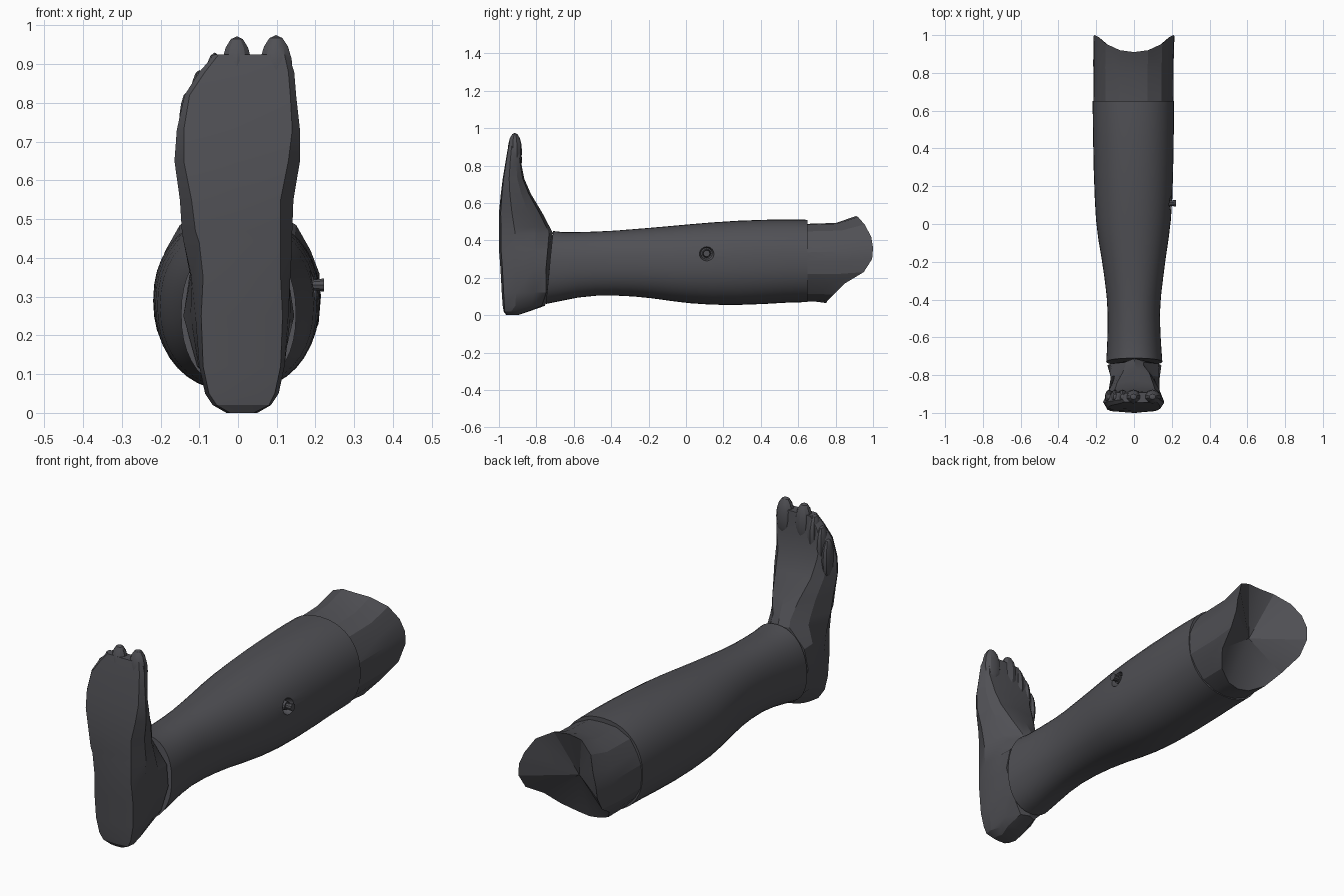
import bpy, bmesh, math
from mathutils import Matrix, Vector

if "Cube" in bpy.data.objects:
    bpy.data.objects.remove(bpy.data.objects["Cube"])

mat = bpy.data.materials.new("dark_grey")
mat.diffuse_color = (0.08, 0.08, 0.09, 1)
mat.use_nodes = True
mat.node_tree.nodes["Principled BSDF"].inputs["Base Color"].default_value = mat.diffuse_color


def finish(name, bm):
    bmesh.ops.recalc_face_normals(bm, faces=bm.faces)
    me = bpy.data.meshes.new(name)
    bm.to_mesh(me)
    bm.free()
    ob = bpy.data.objects.new(name, me)
    ob.data.materials.append(mat)
    bpy.context.collection.objects.link(ob)
    return ob


def smooth(ob, deg):
    bpy.ops.object.select_all(action='DESELECT')
    ob.select_set(True)
    bpy.context.view_layer.objects.active = ob
    bpy.ops.object.shade_smooth_by_angle(angle=math.radians(deg))


def loft(name, rings, tip=None):
    """Skin closed rings, cap both ends (last one as a fan when tip is given)."""
    bm = bmesh.new()
    vs = [[bm.verts.new(p) for p in r] for r in rings]
    n = len(vs[0])
    for a, b in zip(vs, vs[1:]):
        for i in range(n):
            j = (i + 1) % n
            bm.faces.new((a[i], a[j], b[j], b[i]))
    bm.faces.new(vs[0])
    if tip is None:
        bm.faces.new(vs[-1])
    else:
        t = bm.verts.new(tip)
        for i in range(n):
            bm.faces.new((vs[-1][i], vs[-1][(i + 1) % n], t))
    return finish(name, bm)


def cone_x(name, x0, x1, r0, r1, y, z, sides):
    bm = bmesh.new()
    bmesh.ops.create_cone(bm, cap_ends=True, segments=sides, radius1=r0, radius2=r1, depth=x1 - x0,
                          matrix=Matrix.Translation(((x0 + x1) / 2, y, z)) @ Matrix.Rotation(math.pi / 2, 4, 'Y'))
    return finish(name, bm)


# Shin sleeve: y, z low, z high, x left, x right
stations = [
    (-.73, .06, .45, -.147, .15), (-.66, .078, .444, -.143, .145), (-.58, .094, .444, -.14, .14),
    (-.48, .104, .447, -.139, .137), (-.38, .105, .452, -.145, .143), (-.28, .1, .46, -.157, .155),
    (-.18, .09, .468, -.172, .168), (-.08, .076, .477, -.189, .183), (.02, .064, .486, -.201, .195),
    (.14, .056, .496, -.208, .203), (.28, .055, .505, -.213, .207), (.42, .06, .51, -.216, .21),
    (.54, .067, .512, -.218, .211), (.65, .07, .51, -.219, .212)]


def oval(y, z0, z1, x0, x1, tilt=0, n=40, e=2 / 2.2):
    pts = []
    for i in range(n):
        a = 2 * math.pi * i / n
        c, s = math.cos(a), math.sin(a)
        pts.append(((x0 + x1) / 2 + (x1 - x0) / 2 * math.copysign(abs(c) ** e, c), y + tilt * s,
                    (z0 + z1) / 2 + (z1 - z0) / 2 * math.copysign(abs(s) ** e, s)))
    return pts


sleeve = loft("shin_sleeve", [oval(*s, tilt=.02 if i == 0 else 0) for i, s in enumerate(stations)])

# Recess for the valve
cutter = cone_x("valve_cutter", .165, .235, .03, .05, .11, .33, 20)
cutter.hide_render = True
mod = sleeve.modifiers.new("recess", 'BOOLEAN')
mod.object, mod.operation, mod.solver = cutter, 'DIFFERENCE', 'EXACT'
bpy.context.view_layer.objects.active = sleeve
bpy.ops.object.modifier_apply(modifier="recess")
bpy.data.objects.remove(cutter)
smooth(sleeve, 30)

# Valve knob in the recess
cone_x("valve_base", .16, .19, .024, .02, .11, .33, 12)
cone_x("valve_knob", .18, .222, .012, .018, .11, .33, 10)

# Knee socket with raised side wings; half rim from bottom to top, mirrored
half = [(0, .75, .065), (.06, .755, .075), (.13, .79, .11), (.178, .85, .17), (.208, .95, .23),
        (.214, .995, .3), (.21, 1, .36), (.187, .99, .42), (.15, .955, .485), (.075, .92, .525), (0, .91, .53)]
rim = half + [(-x, y, z) for x, y, z in half[-2:0:-1]]
base = [(x * .985 - .003, .6, .073 + (z - .065) * .89) for x, y, z in rim]
mid = [(b[0] * 1.01, .6 + (r[1] - .6) * .65, b[2] + (r[2] - b[2]) * .15) for b, r in zip(base, rim)]
socket = loft("knee_socket", [base, mid, rim], tip=(0, .83, .3))
smooth(socket, 18)

# Foot: z, sole y, back y, then left/right x of sole, widest line and back
foot_rows = [
    (0, -.96, -.9, -.02, .04, -.03, .05, -.02, .04),
    (.02, -.975, -.84, -.055, .08, -.065, .085, -.04, .05),
    (.05, -.98, -.755, -.075, .095, -.085, .105, -.04, .04),
    (.12, -.985, -.73, -.09, .11, -.1, .12, -.105, .105),
    (.25, -.992, -.73, -.095, .115, -.11, .13, -.141, .145),
    (.35, -1, -.72, -.09, .11, -.12, .135, -.126, .13),
    (.44, -1, -.712, -.1, .11, -.14, .14, -.05, .05),
    (.47, -1, -.728, -.11, .11, -.145, .14, -.045, .05),
    (.55, -1, -.77, -.12, .11, -.15, .143, -.06, .08),
    (.65, -.99, -.83, -.14, .13, -.164, .16, -.09, .1),
    (.73, -.98, -.865, -.14, .14, -.158, .16, -.1, .11),
    (.82, -.965, -.882, -.125, .135, -.138, .15, -.11, .13),
    (.88, -.955, -.887, -.085, .13, -.1, .145, -.085, .13),
    (.925, -.945, -.892, -.05, .12, -.06, .13, -.05, .12)]


def foot_ring(z, y0, y1, sl, sr, wl, wr, bl, br):
    d = y1 - y0
    return [(sl, y0 + .04 * d, z), ((sl + sr) / 2, y0, z), (sr, y0 + .04 * d, z), (wr, y0 + .3 * d, z),
            (wr * .6 + br * .4, y0 + .68 * d, z), (br, y1 - .07 * d, z), ((bl + br) / 2, y1, z),
            (bl, y1 - .07 * d, z), (wl * .6 + bl * .4, y0 + .68 * d, z), (wl, y0 + .3 * d, z)]


foot = loft("foot", [foot_ring(*r) for r in foot_rows])
smooth(foot, 20)

# Toes: x, tip height, half width
for i, (x, top, r) in enumerate([(.098, .975, .046), (-.003, .972, .043), (-.06, .93, .03),
                                 (-.1, .885, .026), (-.132, .828, .022)]):
    bm = bmesh.new()
    bmesh.ops.create_uvsphere(bm, u_segments=10, v_segments=8, radius=1,
                              matrix=Matrix.Translation((x, -.915, top - .1)) @ Matrix.Diagonal((r, .038, .1, 1)))
    smooth(finish(f"toe_{i + 1}", bm), 30)
